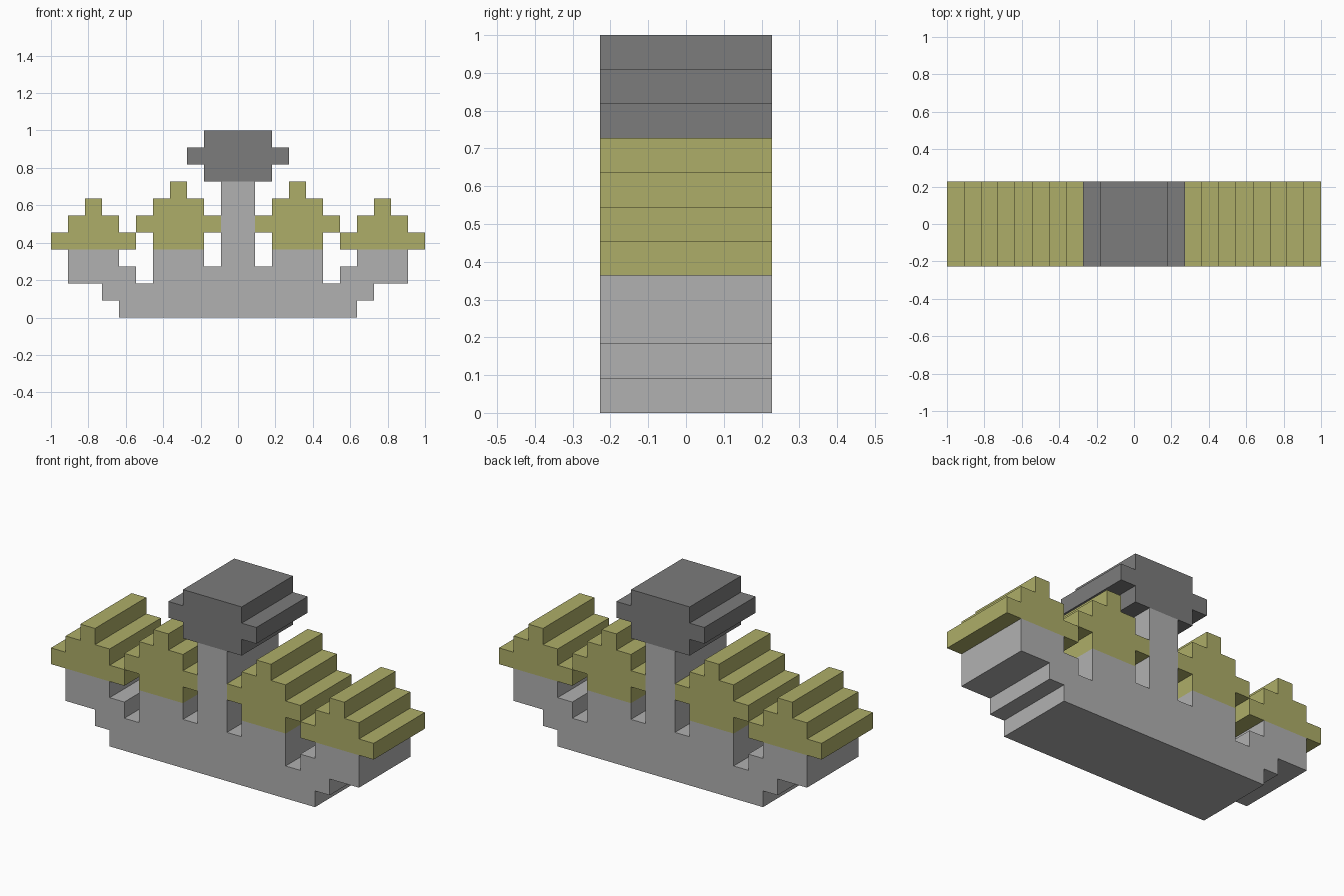
import bpy
import bmesh

cube = bpy.data.objects.get("Cube")
if cube:
    bpy.data.objects.remove(cube, do_unlink=True)

UNIT = 1 / 11          # one step of the stepped outline
HALF_DEPTH = 2.5       # in steps


def make_material(name, colour):
    mat = bpy.data.materials.new(name)
    mat.use_nodes = True
    mat.diffuse_color = colour
    mat.node_tree.nodes["Principled BSDF"].inputs["Base Color"].default_value = colour
    return mat


def extrude_outline(name, half, mat, centre=0):
    """Mirror the right half of an outline, then extrude it through the depth."""
    outline = half + [(-x, z) for x, z in reversed(half)]
    bm = bmesh.new()
    verts = [bm.verts.new(((x + centre) * UNIT, -HALF_DEPTH * UNIT, z * UNIT))
             for x, z in outline]
    face = bm.faces.new(verts)
    result = bmesh.ops.extrude_face_region(bm, geom=[face], use_keep_orig=True)
    moved = [v for v in result["geom"] if isinstance(v, bmesh.types.BMVert)]
    bmesh.ops.translate(bm, verts=moved, vec=(0, 2 * HALF_DEPTH * UNIT, 0))
    bmesh.ops.recalc_face_normals(bm, faces=bm.faces)
    mesh = bpy.data.meshes.new(name)
    bm.to_mesh(mesh)
    bm.free()
    mesh.materials.append(mat)
    obj = bpy.data.objects.new(name, mesh)
    bpy.context.collection.objects.link(obj)
    return obj


def tiers(widths, bottom):
    """Right half outline of stacked one-step tiers, given their half widths."""
    points = []
    for i, w in enumerate(widths):
        points += [(w, bottom + i), (w, bottom + i + 1)]
    return points


light_grey = make_material("light grey", (0.44, 0.44, 0.44, 1))
dark_grey = make_material("dark grey", (0.2, 0.2, 0.2, 1))
olive = make_material("olive", (0.423, 0.423, 0.138, 1))

# Stepped base with its four posts and the tall central stem
extrude_outline("base_and_stem", [
    (7, 0), (7, 1), (8, 1), (8, 2), (10, 2), (10, 4), (7, 4), (7, 3),
    (6, 3), (6, 2), (5, 2), (5, 4), (2, 4), (2, 3), (1, 3), (1, 8)], light_grey)

# Dark cap on the stem
extrude_outline("cap", tiers([2, 3, 2], 8), dark_grey)

# Olive crowns on the posts, on both sides
for side, sign in (("left", 1), ("right", -1)):
    extrude_outline("inner_crown_" + side, tiers([1.5, 2.5, 1.5, 0.5], 4),
                    olive, sign * 3.5)
    extrude_outline("outer_crown_" + side, tiers([2.5, 1.5, 0.5], 4),
                    olive, sign * 8.5)
